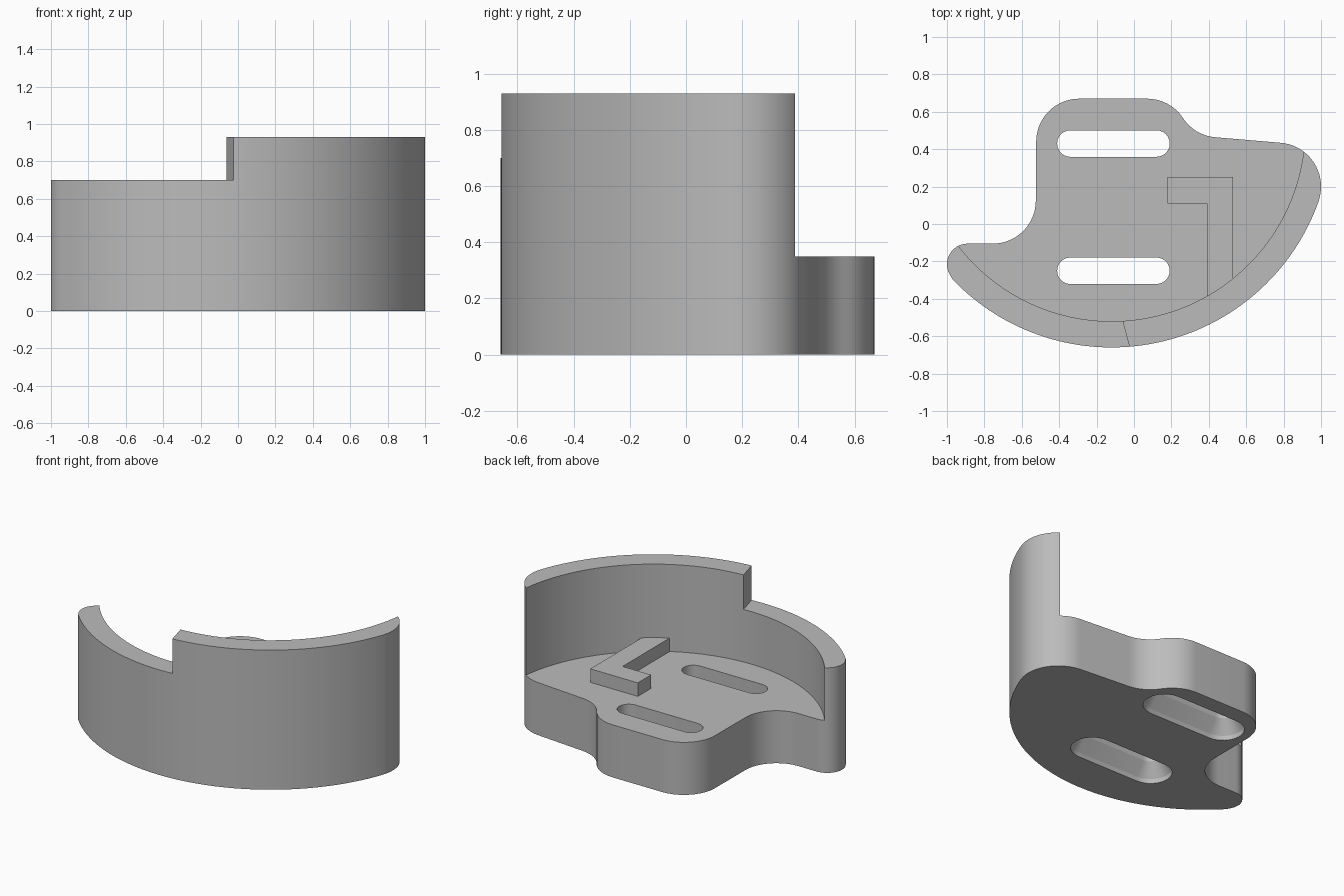
import bpy, bmesh, math

if "Cube" in bpy.data.objects:
    bpy.data.objects.remove(bpy.data.objects["Cube"])

grey = bpy.data.materials.new("plain grey")
grey.diffuse_color = (0.5, 0.5, 0.5, 1)
grey.use_nodes = True
grey.node_tree.nodes["Principled BSDF"].inputs["Base Color"].default_value = grey.diffuse_color


def arc(cx, cy, r, a0, a1, n):
    """Points on an arc, angles in degrees."""
    out = []
    for i in range(n + 1):
        a = math.radians(a0 + (a1 - a0) * i / n)
        out.append((cx + r * math.cos(a), cy + r * math.sin(a)))
    return out


def loft(name, sections):
    """Closed solid through (points, z) sections, listed bottom to top."""
    bm = bmesh.new()
    rings = [[bm.verts.new((x, y, z)) for x, y in pts] for pts, z in sections]
    n = len(rings[0])
    bm.faces.new(rings[0][::-1])
    bm.faces.new(rings[-1])
    for lo, hi in zip(rings, rings[1:]):
        for i in range(n):
            j = (i + 1) % n
            bm.faces.new((lo[i], lo[j], hi[j], hi[i]))
    bmesh.ops.recalc_face_normals(bm, faces=bm.faces)
    me = bpy.data.meshes.new(name)
    bm.to_mesh(me)
    bm.free()
    me.materials.append(grey)
    ob = bpy.data.objects.new(name, me)
    bpy.context.collection.objects.link(ob)
    return ob


def cut(ob, cutter):
    """Subtract cutter from ob, then remove the cutter."""
    mod = ob.modifiers.new("cut", 'BOOLEAN')
    mod.operation, mod.solver, mod.object = 'DIFFERENCE', 'EXACT', cutter
    bpy.context.view_layer.update()
    dg = bpy.context.evaluated_depsgraph_get()
    me = bpy.data.meshes.new_from_object(ob.evaluated_get(dg))
    ob.modifiers.clear()
    ob.data = me
    bpy.data.objects.remove(cutter)


def slot(cx, cy, half, r):
    return arc(cx + half, cy, r, -90, 90, 12) + arc(cx - half, cy, r, 90, 270, 12)


CX, CY = -0.12, 0.515      # centre of the curved wall

# Outline: big front arc, right tip, back flange, left tip
outline = (arc(CX, CY, 1.175, 223.5, 340.4, 64)
           + arc(0.765, 0.2, 0.235, -19.6, 84.6, 20)[1:]
           + arc(0.454, 0.693, 0.23, 264.6, 213.4, 10)
           + arc(0.07, 0.44, 0.23, 33.4, 90, 10)[1:]
           + arc(-0.293, 0.44, 0.23, 90, 180, 16)
           + arc(-0.755, 0.125, 0.23, 0, -90, 16)
           + arc(-0.89, -0.215, 0.11, 90, 223.5, 16)[:-1])
body = loft("walled_base", [(outline, 0), (outline, 0.93)])

# Hollow above the floor leaves the curved wall
disc = arc(CX, CY, 1.035, 0, 358, 179)
cut(body, loft("hollow_cutter", [(disc, 0.35), (disc, 1.2)]))

# Lower the left half of the wall
step = [(-1.3, -0.9), (0.04, -0.9), (-0.024, -0.657), (-0.06, -0.522),
        (-0.1, -0.37), (-0.1, 0.3), (-1.3, 0.3)]
cut(body, loft("step_cutter", [(step, 0.70), (step, 1.2)]))

# Two slots, countersunk from below
for y in (0.43, -0.25):
    wide, narrow = slot(-0.11, y, 0.23, 0.13), slot(-0.11, y, 0.23, 0.071)
    cut(body, loft("slot_cutter", [(wide, -0.1), (wide, 0.03), (narrow, 0.12), (narrow, 0.6)]))

# L-shaped rib on the floor, running into the wall
rib = [(0.18, 0.25), (0.18, 0.11), (0.39, 0.11), (0.39, -0.43), (0.53, -0.34), (0.53, 0.25)]
loft("corner_rib", [(rib, 0.34), (rib, 0.44)])

# Smooth curved walls, keep crisp edges
bpy.ops.object.select_all(action='DESELECT')
body.select_set(True)
bpy.context.view_layer.objects.active = body
bpy.ops.object.shade_smooth_by_angle(angle=math.radians(25))
